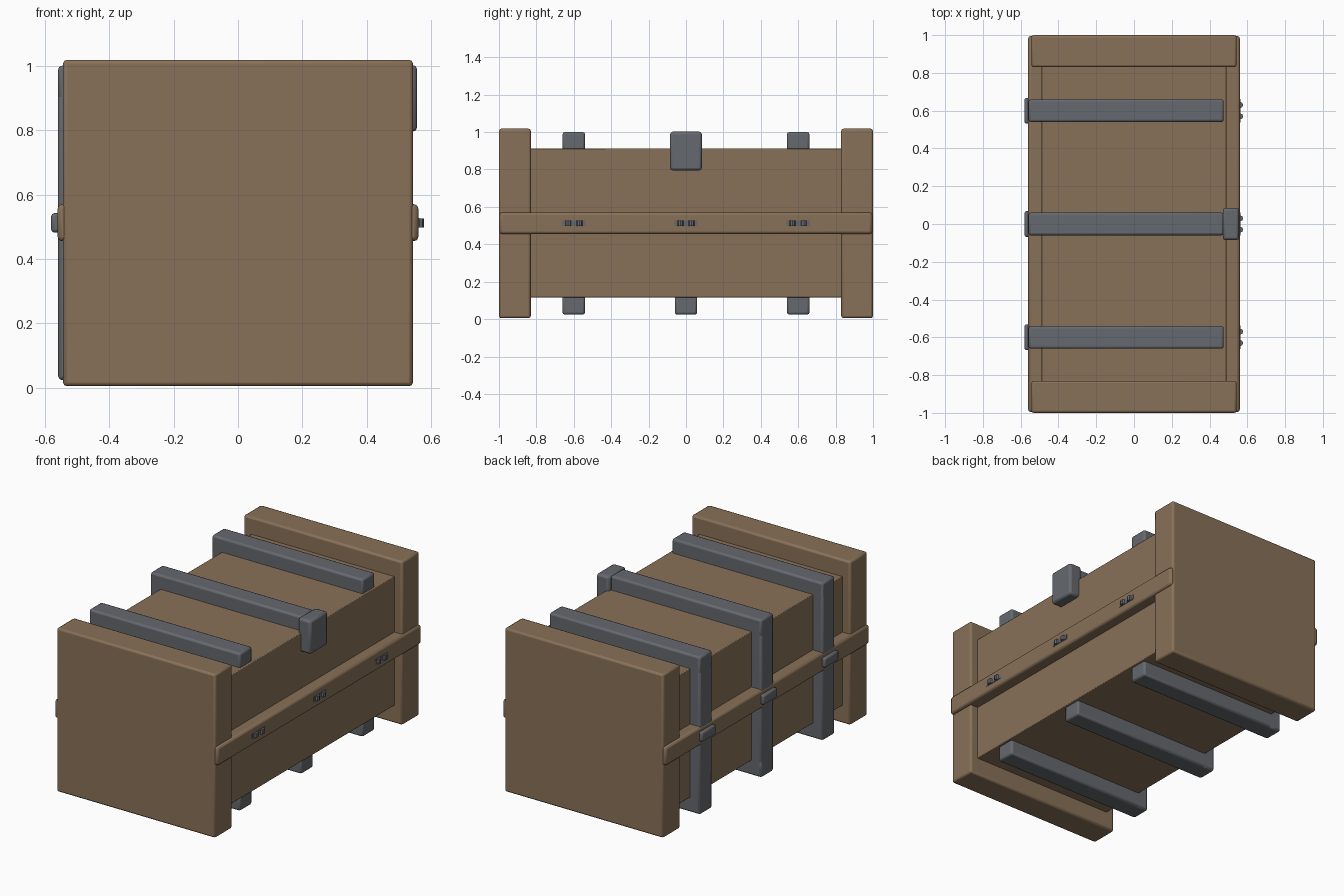
import bpy
import math

default = bpy.data.objects.get("Cube")
if default:
    bpy.data.objects.remove(default, do_unlink=True)


def make_material(name, color):
    mat = bpy.data.materials.new(name)
    mat.use_nodes = True
    mat.diffuse_color = (*color, 1)
    node = mat.node_tree.nodes["Principled BSDF"]
    node.inputs["Base Color"].default_value = (*color, 1)
    node.inputs["Roughness"].default_value = 0.8
    return mat


wood = make_material("brown wood", (0.25, 0.165, 0.098))
metal = make_material("grey metal", (0.13, 0.14, 0.157))


def finish(obj, name, mat, bevel):
    obj.name = name
    obj.data.materials.append(mat)
    if bevel:
        mod = obj.modifiers.new("soft edges", "BEVEL")
        mod.width = bevel
        mod.segments = 2
    bpy.ops.object.shade_smooth_by_angle(angle=math.radians(35))
    return obj


def box(name, x, y, z, mat, bevel=0.012):
    """Bevelled box given by its (low, high) range on each axis."""
    spans = (x, y, z)
    bpy.ops.mesh.primitive_cube_add(size=1, location=[(a + b) / 2 for a, b in spans])
    obj = bpy.context.object
    obj.scale = [b - a for a, b in spans]
    bpy.ops.object.transform_apply(location=False, rotation=False, scale=True)
    return finish(obj, name, mat, bevel)


# Crate body and the two end boards
box("crate_body", (-0.49, 0.49), (-0.84, 0.84), (0.115, 0.913), wood, 0.004)
box("front_board", (-0.543, 0.543), (-1.0, -0.83), (0.005, 1.018), wood)
box("back_board", (-0.543, 0.543), (0.83, 1.0), (0.005, 1.018), wood)

# Long rim rails along both sides
for side, label in ((-1, "right"), (1, "left")):
    inner, outer = sorted((side * 0.47, side * 0.56))
    box(label + "_rim_rail", (inner, outer), (-0.996, 0.996), (0.455, 0.57), wood, 0.014)

# Three straps wrapping the top, the hinge side and the bottom
for label, y in (("front", -0.6), ("middle", 0.0), ("back", 0.6)):
    span = (y - 0.06, y + 0.06)
    box(label + "_strap_top", (-0.558, 0.475), span, (0.89, 1.0), metal)
    box(label + "_strap_side", (-0.558, -0.47), span, (0.024, 1.0), metal)
    box(label + "_strap_bottom", (-0.558, 0.475), span, (0.024, 0.13), metal)

    # Hinge block over the rail
    box(label + "_hinge", (-0.58, -0.54), (y - 0.068, y + 0.068), (0.482, 0.542), metal, 0.01)

    # Small catch: thin backing plate with two upright barrels
    box(label + "_catch_plate", (0.55, 0.563), (y - 0.062, y + 0.062), (0.497, 0.527), metal, 0)
    for offset in (-0.03, 0.03):
        bpy.ops.mesh.primitive_cylinder_add(
            vertices=8, radius=0.016, depth=0.028, location=(0.562, y + offset, 0.512))
        finish(bpy.context.object, label + "_catch_barrel", metal, 0)

# Large clasp folded over the top edge at the end of the middle strap
box("clasp", (0.47, 0.556), (-0.085, 0.085), (0.795, 1.002), metal, 0.014)
